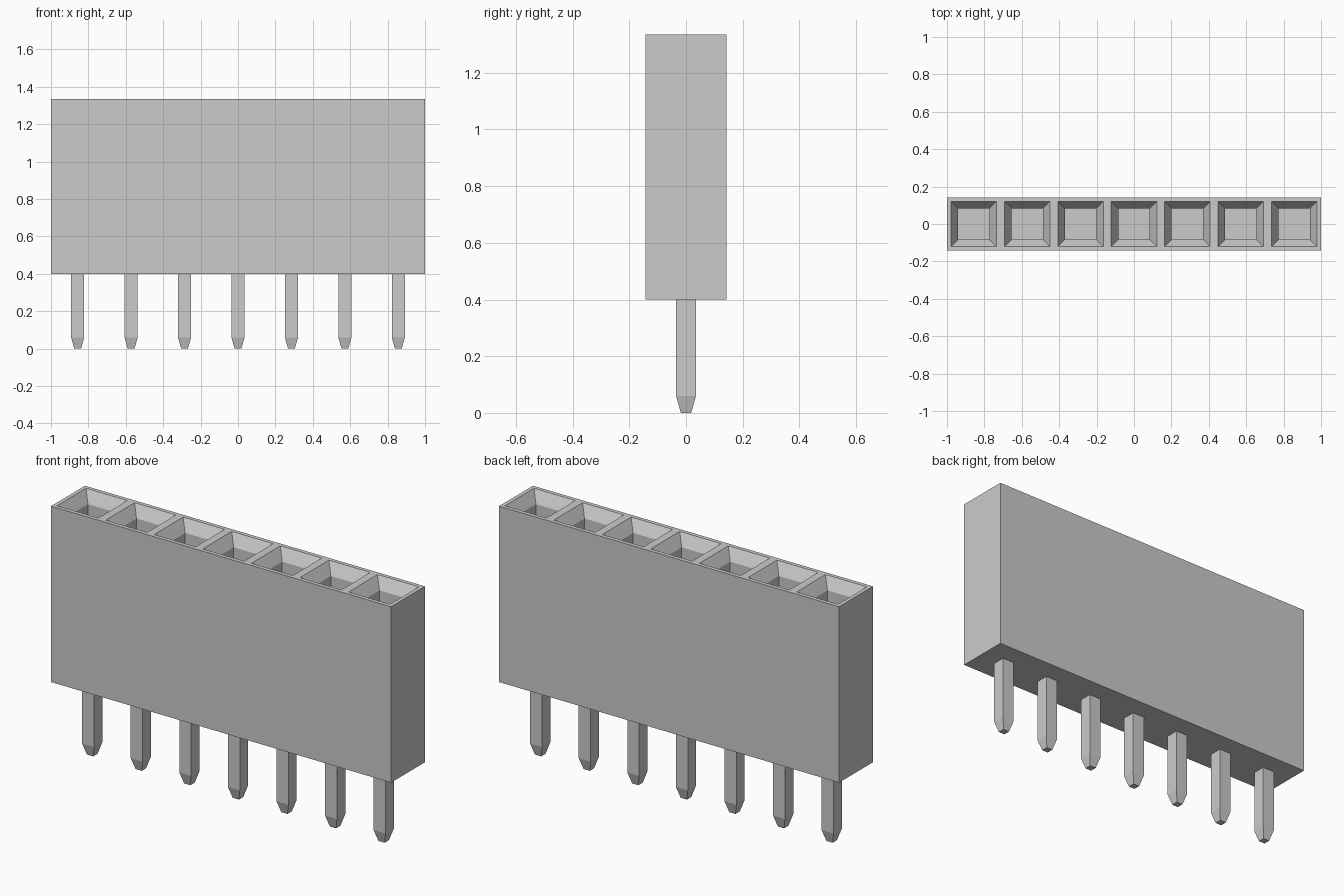
import bpy
import bmesh
from mathutils import Matrix, Vector

cube = bpy.data.objects.get("Cube")
if cube:
    bpy.data.objects.remove(cube, do_unlink=True)

COUNT = 7
PITCH = 2 / COUNT
BASE, TOP = 0.40, 1.335
DEPTH = 0.285

grey = bpy.data.materials.new("light_grey")
grey.use_nodes = True
grey.diffuse_color = (0.6, 0.6, 0.6, 1)
bsdf = next(n for n in grey.node_tree.nodes if n.type == 'BSDF_PRINCIPLED')
bsdf.inputs["Base Color"].default_value = grey.diffuse_color


def finish(bm, name, location=(0, 0, 0)):
    bmesh.ops.recalc_face_normals(bm, faces=bm.faces)
    mesh = bpy.data.meshes.new(name)
    bm.to_mesh(mesh)
    bm.free()
    mesh.materials.append(grey)
    obj = bpy.data.objects.new(name, mesh)
    obj.location = location
    bpy.context.collection.objects.link(obj)
    return obj


def box(size, centre):
    bm = bmesh.new()
    bmesh.ops.create_cube(
        bm, size=1, matrix=Matrix.Translation(centre) @ Matrix.Diagonal((*size, 1)))
    return bm


# Housing: a block divided into one cell per contact
bm = box((2, DEPTH, TOP - BASE), (0, 0, (TOP + BASE) / 2))
for i in range(1, COUNT):
    bmesh.ops.bisect_plane(bm, geom=bm.verts[:] + bm.edges[:] + bm.faces[:],
                           plane_co=(-1 + i * PITCH, 0, 0), plane_no=(1, 0, 0))
bm.normal_update()
cells = [f for f in bm.faces if f.normal.z > 0.9]

# Sockets: rim, sloping funnel, then a straight square well
bmesh.ops.inset_individual(bm, faces=cells, thickness=0.03, depth=0)
bmesh.ops.inset_individual(bm, faces=cells, thickness=0.053, depth=-0.06)
wells = bmesh.ops.extrude_discrete_faces(bm, faces=cells)["faces"]
bmesh.ops.translate(bm, vec=Vector((0, 0, -0.6)),
                    verts=list({v for f in wells for v in f.verts}))
finish(bm, "socket_housing")

# Pins: square posts with tapered tips
for i in range(COUNT):
    bm = box((0.07, 0.07, BASE - 0.06), (0, 0, (BASE + 0.06) / 2))
    bm.normal_update()
    bottom = [f for f in bm.faces if f.normal.z < -0.9]
    tip = bmesh.ops.extrude_discrete_faces(bm, faces=bottom)["faces"][0]
    for v in tip.verts:
        v.co = (v.co.x * 0.52, v.co.y * 0.52, 0)
    finish(bm, f"pin_{i + 1}", (-1 + (i + 0.5) * PITCH, 0, 0))
